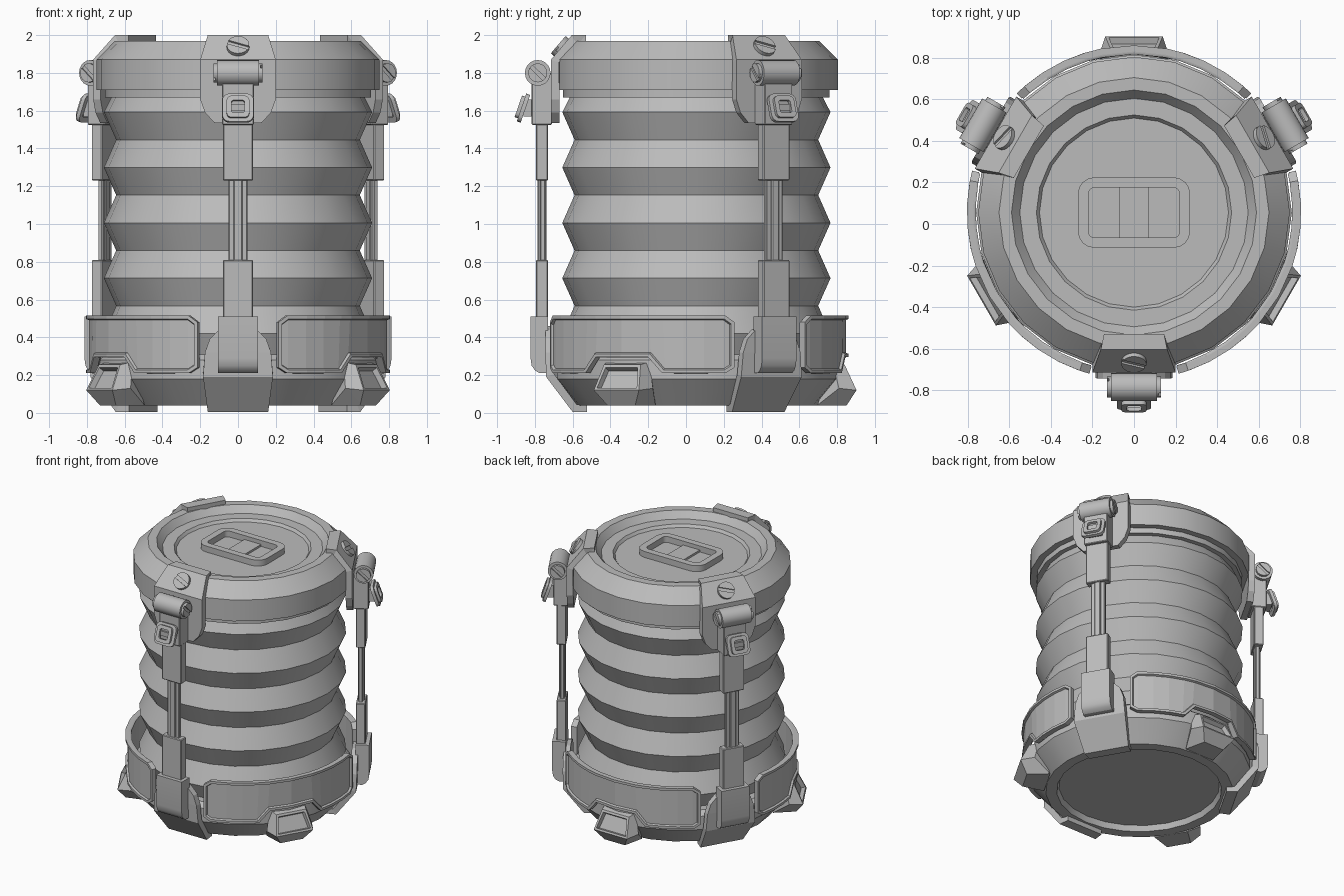
import bpy, bmesh, math
from mathutils import Matrix, Vector

if "Cube" in bpy.data.objects:
    bpy.data.objects.remove(bpy.data.objects["Cube"], do_unlink=True)

AXIS_Y = 0.055
SEGS = 24
ARMS = {"front": 0, "left": 120, "right": 240}
FEET = {"back": 180, "left": 60, "right": 300}

grey = bpy.data.materials.new("plain_grey")
grey.use_nodes = True
grey.diffuse_color = (0.5, 0.5, 0.5, 1)
grey.node_tree.nodes["Principled BSDF"].inputs["Base Color"].default_value = grey.diffuse_color


def finish(name, bm, spots=None, thick=0):
    """Make the object, or one copy per direction; thick gives open sheets a depth."""
    if not thick:
        bmesh.ops.recalc_face_normals(bm, faces=bm.faces[:])
    mesh = bpy.data.meshes.new(name)
    bm.to_mesh(mesh)
    bm.free()
    mesh.materials.append(grey)
    if not thick:
        mesh.shade_smooth()
        mesh.set_sharp_from_angle(angle=math.radians(30))
    for side, deg in (spots or {"": 0}).items():
        obj = bpy.data.objects.new(f"{name}_{side}".rstrip("_"), mesh)
        obj.location.y = AXIS_Y
        obj.rotation_euler.z = math.radians(deg)
        bpy.context.collection.objects.link(obj)
        if thick:
            mod = obj.modifiers.new("thickness", "SOLIDIFY")
            mod.thickness = thick
            mod.offset = -1


def lathe(name, profile):
    bm = bmesh.new()
    verts = [bm.verts.new((r, 0, z)) for r, z in profile]
    edges = [bm.edges.new(p) for p in zip(verts, verts[1:])]
    bmesh.ops.spin(bm, geom=verts + edges, axis=(0, 0, 1), cent=(0, 0, 0),
                   angle=math.tau, steps=SEGS, use_duplicate=False)
    bmesh.ops.remove_doubles(bm, verts=bm.verts[:], dist=0.0005)
    finish(name, bm)


def prism(bm, pts, depth, mat):
    low, high = ([bm.verts.new(mat @ Vector((x, y, h))) for x, y in pts] for h in (0, depth))
    bm.faces.new(low)
    bm.faces.new(high)
    for i in range(len(pts)):
        bm.faces.new((low[i - 1], low[i], high[i], high[i - 1]))


def box(bm, width, r0, r1, z0, z1):
    mat = Matrix.Translation((0, -(r0 + r1) / 2, (z0 + z1) / 2))
    bmesh.ops.create_cube(bm, size=1, matrix=mat @ Matrix.Diagonal((width, r1 - r0, z1 - z0, 1)))


def bevel(bm, size, segments=1):
    sharp = [e for e in bm.edges if e.calc_face_angle(0) > 0.6]
    bmesh.ops.bevel(bm, geom=sharp, offset=size, segments=segments, affect='EDGES', profile=0.5)


def rounded(w, h, r):
    pts = []
    for k, (sx, sy) in enumerate(((1, 1), (-1, 1), (-1, -1), (1, -1))):
        for j in range(5):
            a = (k + j / 4) * math.pi / 2
            pts.append((sx * (w / 2 - r) + r * math.cos(a), sy * (h / 2 - r) + r * math.sin(a)))
    return pts


def frame(bm, w, h, border, depth, r, mat):
    """Rounded rectangular ring."""
    loops = []
    for cut, z in ((0, 0), (0, depth), (border, depth), (border, 0)):
        pts = rounded(w - 2 * cut, h - 2 * cut, max(r - cut, 0.012))
        loops.append([bm.verts.new(mat @ Vector((x, y, z))) for x, y in pts])
    for k in range(4):
        a, b = loops[k - 1], loops[k]
        for i in range(len(a)):
            bm.faces.new((a[i - 1], a[i], b[i], b[i - 1]))


def screw(bm, radius, height, mat):
    """Slotted head: a thin disc under two half discs."""
    ring = [math.tau * i / 20 for i in range(20)]
    prism(bm, [(radius * math.cos(a), radius * math.sin(a)) for a in ring], height / 2, mat)
    for turn in (0, math.pi):
        arc = [0.2 + (math.pi - 0.4) * i / 10 for i in range(11)]
        half = [(radius * math.cos(a), radius * math.sin(a)) for a in arc]
        prism(bm, half, height, mat @ Matrix.Rotation(turn, 4, 'Z'))


def strap(name, rows, thick):
    """Bent plate from rows of (radius, z, half width), top to bottom."""
    bm = bmesh.new()
    pairs = [[bm.verts.new((s * w, -r, z)) for s in (-1, 1)] for r, z, w in rows]
    for (a, b), (c, d) in zip(pairs, pairs[1:]):
        bm.faces.new((a, c, d, b))
    finish(name, bm, ARMS, thick)


# Bellows body
folds = []
for i in range(5):
    peak = 0.42 + 0.293 * i
    folds += [(0.71, peak), (0.645, peak + 0.147)]
lathe("bellows", [(0.64, 0.27)] + folds[:-1] + [(0.655, 1.7)])

# Base ring with recessed underside
lathe("base", [(0, 0.08), (0.55, 0.08), (0.565, 0.04), (0.64, 0.04), (0.76, 0.18),
               (0.76, 0.28), (0.72, 0.31), (0.6, 0.31)])

# Lid with stepped top
lathe("lid", [(0.6, 1.67), (0.705, 1.67), (0.705, 1.71), (0.75, 1.71), (0.75, 1.87),
              (0.65, 1.97), (0.59, 1.97), (0.55, 1.92), (0.47, 1.92), (0.455, 1.9), (0, 1.9)])

# Recessed grip on the lid
bm = bmesh.new()
frame(bm, 0.54, 0.34, 0.05, 0.045, 0.08, Matrix.Translation((0, 0, 1.9)))
bevel(bm, 0.008)
box(bm, 0.14, -0.125, 0.125, 1.89, 1.915)
finish("lid_grip", bm)

# Base panels, notched over the feet, with a raised border
bm = bmesh.new()
half_panel = [(44.5, 0.24, 0.48), (41, 0.21, 0.515), (33, 0.21, 0.515), (25, 0.21, 0.515),
              (17, 0.21, 0.515), (11.5, 0.295, 0.515)]
columns = [(-a, lo, hi) for a, lo, hi in half_panel] + [(0, 0.295, 0.515)] + half_panel[::-1]
pairs = []
for deg, lo, hi in columns:
    a = math.radians(deg)
    pairs.append([bm.verts.new((0.805 * math.sin(a), -0.805 * math.cos(a), z)) for z in (lo, hi)])
for (a, b), (c, d) in zip(pairs, pairs[1:]):
    bm.faces.new((a, c, d, b))
bm.normal_update()
for size, drop in ((0.018, 0), (0.006, -0.014)):
    inner = [f for f in bm.faces if f.select] or bm.faces[:]
    bmesh.ops.inset_region(bm, faces=inner, thickness=size, depth=drop,
                           use_boundary=True, use_even_offset=True)
    for f in bm.faces:
        f.select = f in inner
finish("base_panel", bm, FEET, 0.035)

# Feet with an inset window
bm = bmesh.new()
for w, r, z in ((0.13, 0.72, 0.27), (0.112, 0.785, 0.255), (0.138, 0.848, 0.12),
                (0.085, 0.795, 0.04), (0.12, 0.64, 0.04), (0.17, 0.755, 0.13)):
    for s in (-1, 1):
        bm.verts.new((s * w, -r, z))
bmesh.ops.convex_hull(bm, input=bm.verts[:])
bmesh.ops.dissolve_limit(bm, angle_limit=0.02, verts=bm.verts[:], edges=bm.edges[:])
bm.normal_update()
window = min((f for f in bm.faces if f.calc_center_median().z > 0.15),
             key=lambda f: f.calc_center_median().y + abs(f.calc_center_median().x))
bmesh.ops.inset_individual(bm, faces=[window], thickness=0.022, depth=0)
bmesh.ops.inset_individual(bm, faces=[window], thickness=0.008, depth=-0.03)
finish("foot", bm, FEET)

# Brackets gripping the base and the lid
strap("base_bracket", [(0.8, 0.46, 0.05), (0.8, 0.44, 0.1), (0.8, 0.39, 0.15), (0.8, 0.32, 0.175),
                       (0.795, 0.19, 0.185), (0.655, 0.005, 0.16), (0.58, 0.005, 0.15)], 0.045)
strap("lid_bracket", [(0.585, 1.95, 0.145), (0.585, 2, 0.145), (0.66, 2, 0.16), (0.77, 1.87, 0.2),
                      (0.77, 1.66, 0.2), (0.77, 1.59, 0.175), (0.77, 1.535, 0.125)], 0.045)

# Screw on the slope of each lid bracket
bm = bmesh.new()
tilt = Matrix.Rotation(math.radians(49.8), 4, 'X') @ Matrix.Rotation(-0.35, 4, 'Z')
screw(bm, 0.06, 0.022, Matrix.Translation((0, -0.715, 1.935)) @ tilt)
finish("bracket_screw", bm, ARMS)

# Boot at the foot of each arm
bm = bmesh.new()
boot = [(0.785, 0.21), (0.83, 0.21), (0.855, 0.225), (0.872, 0.25), (0.878, 0.29),
        (0.878, 0.51), (0.785, 0.51)]
across = Matrix(((0, 0, 1, -0.105), (-1, 0, 0, 0), (0, 1, 0, 0), (0, 0, 0, 1)))
prism(bm, boot, 0.21, across)
bevel(bm, 0.015, 2)
finish("arm_boot", bm, ARMS)

# Sleeves, rails and hinge body of each arm
for part, blocks in {
    "lower_sleeve": [(0.16, 0.785, 0.85, 0.5, 0.81)],
    "upper_sleeve": [(0.16, 0.785, 0.85, 1.23, 1.54)],
    "arm_rod": [(0.1, 0.8, 0.828, 0.8, 1.24), (0.045, 0.793, 0.84, 0.8, 1.24)],
    "hinge_body": [(0.17, 0.765, 0.872, 1.525, 1.8)],
}.items():
    bm = bmesh.new()
    for block in blocks:
        box(bm, *block)
    bevel(bm, 0.005)
    finish(part, bm, ARMS)

# Hinge barrel with a screw at each end
bm = bmesh.new()
for s in (-1, 1):
    turn = Matrix.Translation((0, -0.84, 1.8)) @ Matrix.Rotation(s * math.pi / 2, 4, 'Y')
    if s > 0:
        bmesh.ops.create_cone(bm, cap_ends=True, segments=20, radius1=0.068, radius2=0.068,
                              depth=0.22, matrix=turn)
    screw(bm, 0.05, 0.02, turn @ Matrix.Translation((0, 0, 0.11)) @ Matrix.Rotation(0.8, 4, 'Z'))
finish("hinge_barrel", bm, ARMS)

# Buckle: two stacked frames on a stem, leaning outward at the bottom
bm = bmesh.new()
lean = Matrix.Translation((0, -0.905, 1.61)) @ Matrix.Rotation(math.radians(71), 4, 'X')
frame(bm, 0.165, 0.155, 0.03, 0.022, 0.035, lean)
frame(bm, 0.12, 0.12, 0.025, 0.02, 0.025, lean @ Matrix.Translation((0, 0, 0.02)))
bevel(bm, 0.004)
box(bm, 0.1, 0.86, 0.915, 1.57, 1.66)
box(bm, 0.08, 0.9, 0.928, 1.6, 1.635)
finish("buckle", bm, ARMS)
